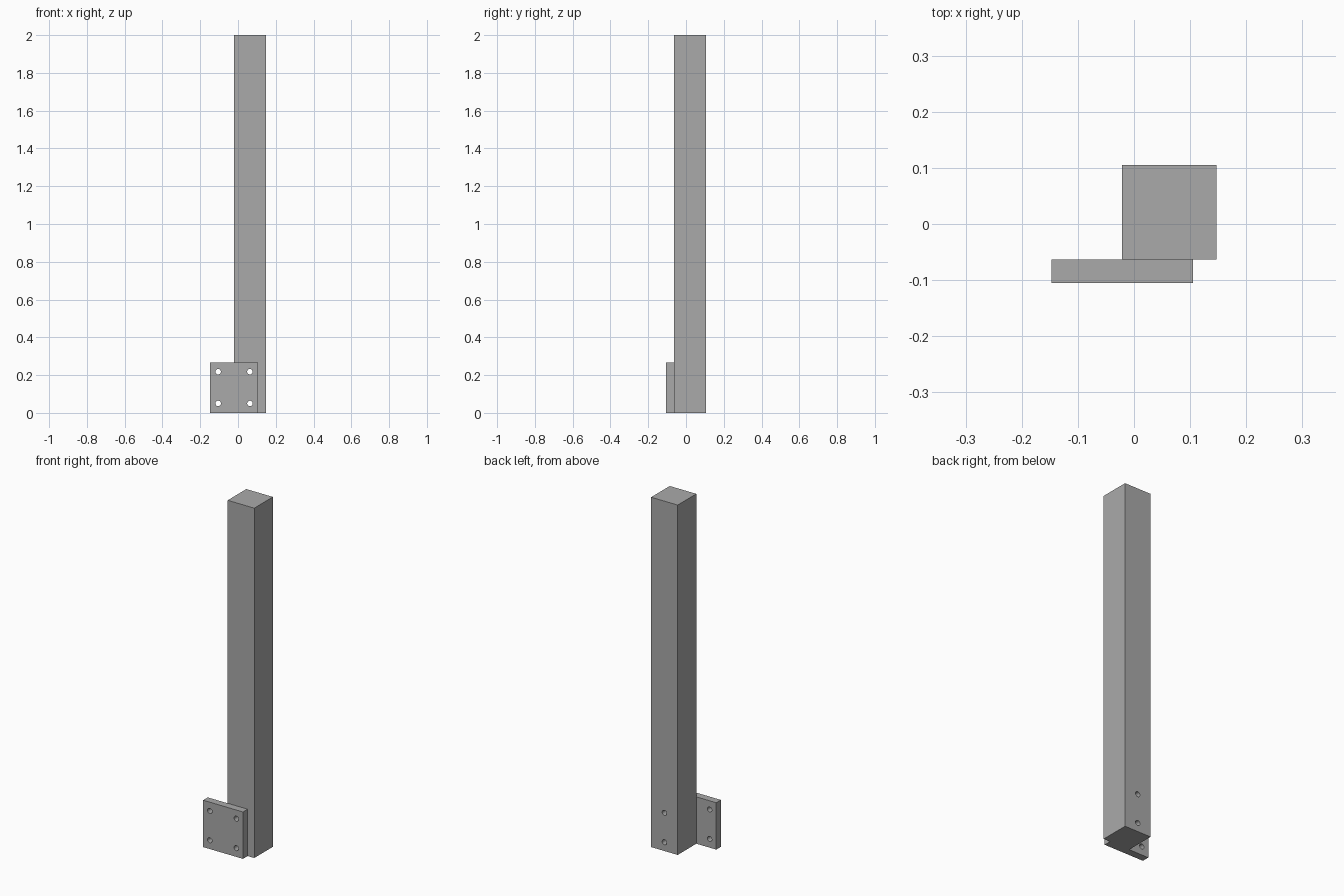
import bpy
import math

if "Cube" in bpy.data.objects:
    bpy.data.objects.remove(bpy.data.objects["Cube"], do_unlink=True)

# Layout: everything is a multiple of the plate thickness
T = 0.042
POST = 4 * T
PLATE_W, PLATE_H = 6 * T, 0.268
HOLE_R = 0.0145
HOLE_X = (-2.5 * T, 1.5 * T)
HOLE_Z = (0.05, 0.05 + POST)

steel = bpy.data.materials.new("grey steel")
steel.use_nodes = True
colour = (0.4, 0.4, 0.4, 1)
steel.diffuse_color = colour
steel.node_tree.nodes["Principled BSDF"].inputs["Base Color"].default_value = colour


def box(name, low, high):
    """Box between two opposite corners."""
    centre = [(a + b) / 2 for a, b in zip(low, high)]
    bpy.ops.mesh.primitive_cube_add(size=1, location=centre)
    ob = bpy.context.object
    ob.name = name
    ob.scale = [b - a for a, b in zip(low, high)]
    bpy.ops.object.transform_apply(location=False, rotation=False, scale=True)
    ob.data.materials.append(steel)
    return ob


def drill(ob, x, z):
    """Cut a round bolt hole front to back through a part."""
    bpy.ops.mesh.primitive_cylinder_add(vertices=32, radius=HOLE_R, depth=1,
                                        location=(x, 0, z),
                                        rotation=(math.pi / 2, 0, 0))
    cutter = bpy.context.object
    cutter.hide_render = True
    cutter.data.materials.append(steel)
    bpy.context.view_layer.objects.active = ob
    mod = ob.modifiers.new("bolt hole", "BOOLEAN")
    mod.operation = "DIFFERENCE"
    mod.solver = "EXACT"
    mod.object = cutter
    bpy.ops.object.modifier_apply(modifier=mod.name)
    bpy.data.objects.remove(cutter, do_unlink=True)


# Square post and the offset mounting plate on its front
post = box("post", (-T / 2, -1.5 * T, 0), (3.5 * T, 2.5 * T, 2))
plate = box("mounting_plate", (-3.5 * T, -2.5 * T, 0),
            (-3.5 * T + PLATE_W, -1.5 * T, PLATE_H))

# Four bolt holes in the plate; the two on the post side run on through it
for z in HOLE_Z:
    for x in HOLE_X:
        drill(plate, x, z)
    drill(post, HOLE_X[1], z)

# Smooth hole walls, sharp edges elsewhere
for ob in (post, plate):
    bpy.ops.object.select_all(action="DESELECT")
    ob.select_set(True)
    bpy.context.view_layer.objects.active = ob
    bpy.ops.object.shade_smooth_by_angle(angle=math.radians(30))
